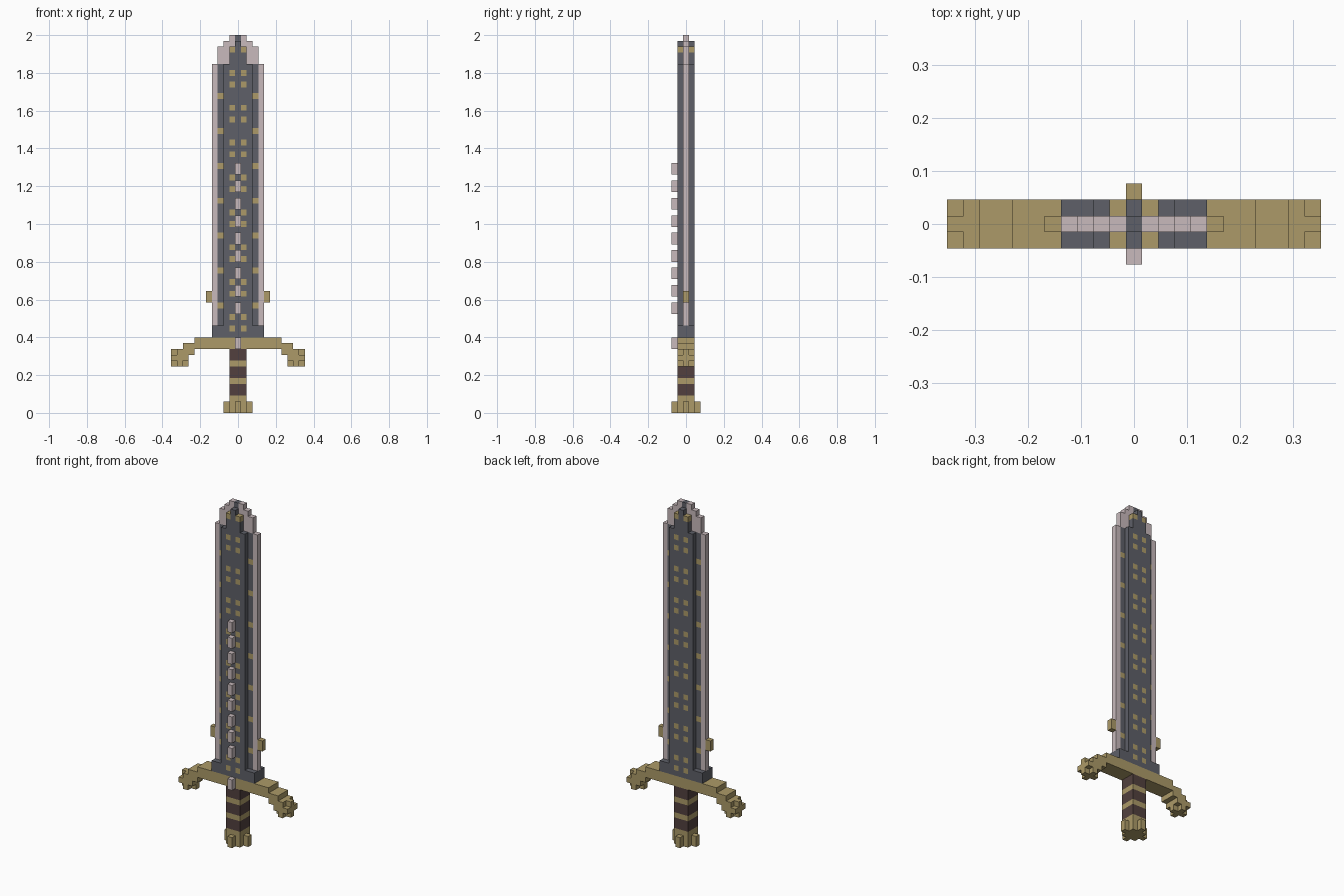
import bpy, bmesh
from itertools import product

if "Cube" in bpy.data.objects:
    bpy.data.objects.remove(bpy.data.objects["Cube"])

V = 2.0 / 65          # block size: the sword is 65 blocks tall


def srgb(r, g, b):
    lin = lambda c: (c / 12.92) if c <= 0.04045 else ((c + 0.055) / 1.055) ** 2.4
    return tuple(lin(c / 255) for c in (r, g, b)) + (1.0,)


PALETTE = {
    "brass": srgb(172, 154, 104),
    "dark_steel": srgb(94, 96, 104),
    "pale_steel": srgb(200, 186, 188),
    "brown_leather": srgb(82, 64, 62),
}
MATS = {}
for name, col in PALETTE.items():
    MATS[name] = bpy.data.materials.new(name)
    MATS[name].diffuse_color = col

cells = {}            # block position -> (part, colour)


def fill(part, colour, xs, ys, zs):
    """Fill an inclusive block range, mirrored in x. colour may be a rule of z."""
    for x, y, z in product(range(xs[0], xs[1] + 1), range(ys[0], ys[1] + 1),
                           range(zs[0], zs[1] + 1)):
        c = colour(z) if callable(colour) else colour
        for sx in (x, -x):
            cells[(sx, y, z)] = (part, c)


# Pommel: core with four prongs
fill("pommel", "brass", (0, 1), (-1, 1), (0, 2))
fill("pommel", "brass", (2, 2), (0, 0), (0, 1))
for y in (-2, 2):
    fill("pommel", "brass", (0, 0), (y, y), (0, 1))

# Grip: leather with two brass rings
fill("grip", lambda z: "brass" if z in (5, 8) else "brown_leather",
     (0, 1), (-1, 1), (3, 10))

# Crossguard: bar, drooping step and knobs with the corners knocked off
fill("crossguard", "brass", (9, 11), (-1, 1), (8, 10))
for x, y, z in product((-11, -9, 9, 11), (-1, 1), (8, 10)):
    del cells[(x, y, z)]
fill("crossguard", "brass", (8, 9), (-1, 1), (10, 11))
fill("crossguard", "brass", (0, 7), (-1, 1), (11, 12))

# Blade: base collar, centre ridge, rune columns, panels and recessed sides
fill("blade", "dark_steel", (0, 4), (-1, 1), (13, 14))
fill("blade", "dark_steel", (0, 0), (-1, 1), (13, 63))
fill("blade", "dark_steel", (0, 0), (0, 0), (64, 64))
fill("blade", lambda z: "brass" if z % 6 in (2, 4) else "dark_steel",
     (1, 1), (-1, 1), (13, 62))
fill("blade", "dark_steel", (2, 2), (-1, 1), (13, 59))
fill("blade", lambda z: "brass" if z % 6 == 0 else "dark_steel",
     (3, 3), (0, 0), (15, 59))

# Cutting edge, stepping in to the tip
for x, z0, z1 in ((4, 15, 59), (3, 60, 62), (2, 60, 63), (1, 63, 64)):
    fill("cutting_edge", "pale_steel", (x, x), (0, 0), (z0, z1))

# Side lugs low on the edge
fill("side_lugs", "brass", (5, 5), (0, 0), (19, 20))

# Front studs: one on the guard and a row up the blade
for z in [11] + list(range(17, 42, 3)):
    fill("front_studs", "pale_steel", (0, 0), (-2, -2), (z, z + 1))

# Skin each part with the exposed block faces
for part in dict.fromkeys(p for p, c in cells.values()):
    bm = bmesh.new()
    own = {k: c for k, (p, c) in cells.items() if p == part}
    used = list(dict.fromkeys(own.values()))
    verts = {}
    for pos, colour in own.items():
        for axis, side in product(range(3), (0, 1)):
            nb = list(pos)
            nb[axis] += 1 if side else -1
            if tuple(nb) in cells:
                continue
            u, w = (axis + 1) % 3, (axis + 2) % 3
            loop = []
            for du, dw in ((0, 0), (1, 0), (1, 1), (0, 1)):
                c = list(pos)
                c[axis] += side
                c[u] += du
                c[w] += dw
                c = tuple(c)
                if c not in verts:
                    verts[c] = bm.verts.new(((c[0] - 0.5) * V, (c[1] - 0.5) * V, c[2] * V))
                loop.append(verts[c])
            f = bm.faces.new(loop if side else loop[::-1])
            f.material_index = used.index(colour)
    me = bpy.data.meshes.new(part)
    bm.to_mesh(me)
    bm.free()
    for colour in used:
        me.materials.append(MATS[colour])
    bpy.context.collection.objects.link(bpy.data.objects.new(part, me))

for m in bpy.data.materials:
    if m.users and not m.is_grease_pencil:
        m.use_nodes = True
        m.node_tree.nodes["Principled BSDF"].inputs["Base Color"].default_value = m.diffuse_color
